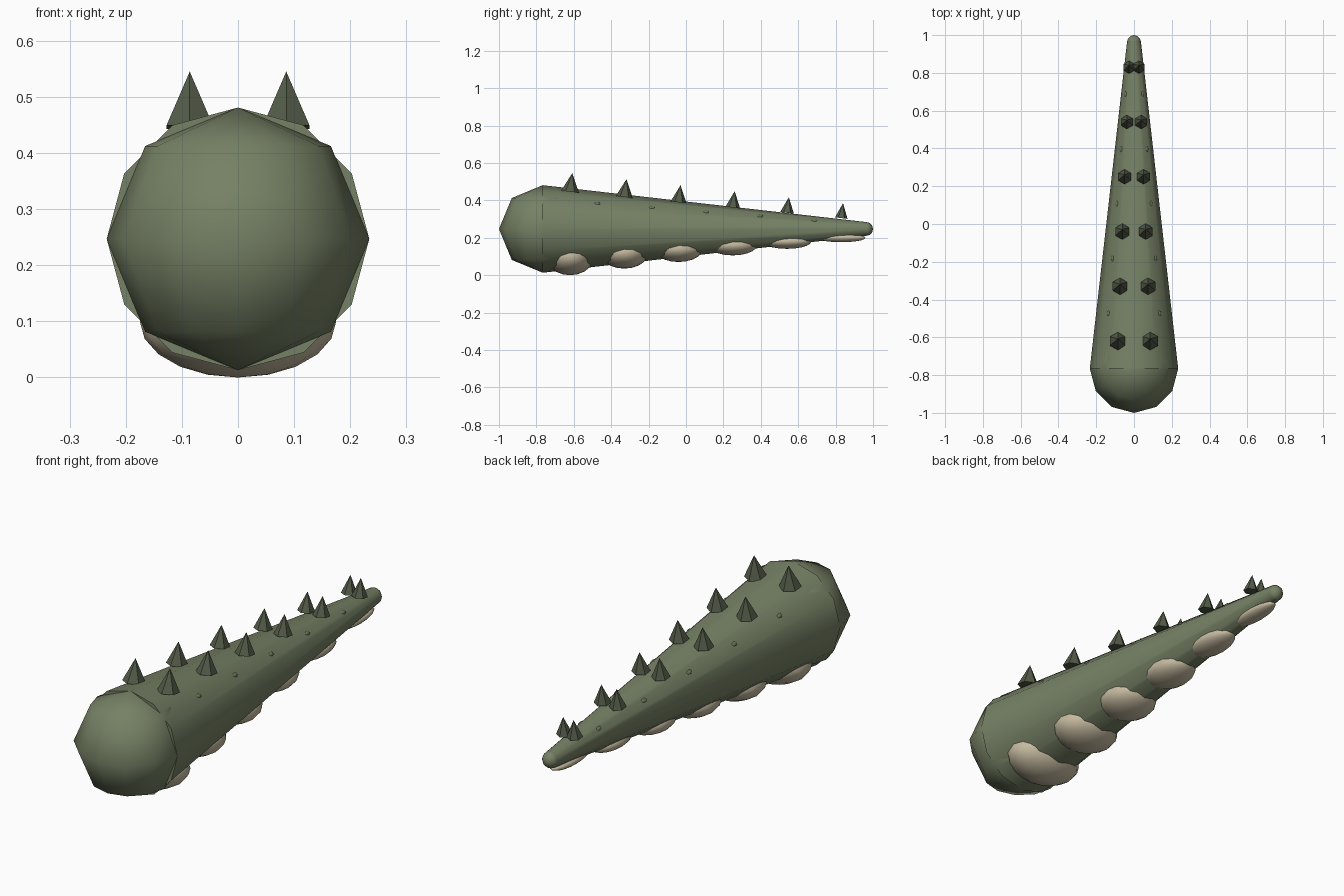
import bpy, math

if "Cube" in bpy.data.objects:
    bpy.data.objects.remove(bpy.data.objects["Cube"])

def material(name, rgb):
    m = bpy.data.materials.new(name)
    m.diffuse_color = (*rgb, 1)
    m.use_nodes = True
    m.node_tree.nodes["Principled BSDF"].inputs["Base Color"].default_value = m.diffuse_color
    return m

GREEN = material("scale green", (0.18, 0.22, 0.13))
SPOT = material("spot green", (0.14, 0.175, 0.10))
DARK = material("dark spike green", (0.085, 0.105, 0.065))
CREAM = material("belly cream", (0.56, 0.49, 0.35))

FRONT_Y, FRONT_R = -0.766, 0.234
TIP_Y, TIP_R = 0.963, 0.037
MID_Z = 0.247

def body_radius(y):
    t = (y - FRONT_Y) / (TIP_Y - FRONT_Y)
    return FRONT_R + (TIP_R - FRONT_R) * t

def mix(a, b, t):
    return a + (b - a) * t

def finish(name, mat, scale=(1, 1, 1)):
    o = bpy.context.object
    o.name = name
    o.scale = scale
    o.data.materials.append(mat)
    return o

def ball(name, mat, loc, size, segments, rings):
    bpy.ops.mesh.primitive_uv_sphere_add(segments=segments, ring_count=rings, radius=1, location=loc)
    o = finish(name, mat, size)
    bpy.ops.object.shade_smooth()
    return o

# Tapered body
bpy.ops.mesh.primitive_cone_add(vertices=12, radius1=FRONT_R, radius2=TIP_R, depth=TIP_Y - FRONT_Y,
                                location=(0, (FRONT_Y + TIP_Y) / 2, MID_Z),
                                rotation=(-math.pi / 2, 0, 0))
finish("tail_body", GREEN)
bpy.ops.object.shade_smooth_by_angle(angle=math.radians(40))

# Rounded ends
ball("base_cap", GREEN, (0, FRONT_Y, MID_Z), (FRONT_R,) * 3, 12, 4)
ball("tail_tip", GREEN, (0, TIP_Y, MID_Z), (TIP_R,) * 3, 12, 6)

for i in range(6):
    t = i / 5
    y = -0.62 + 0.29 * i

    # Paired back spikes, leaning slightly toward the tip
    tilt = -0.12
    h = mix(0.10, 0.08, t)
    for side in (-1, 1):
        x = side * mix(0.086, 0.026, t)
        z = mix(0.446, 0.305, t)
        bpy.ops.mesh.primitive_cone_add(
            vertices=6, radius1=mix(0.048, 0.034, t), radius2=0, depth=h,
            location=(x, y + math.sin(-tilt) * h / 2, z + math.cos(tilt) * h / 2),
            rotation=(tilt, 0, 0))
        finish("back_spike", DARK)

    # Belly plates
    half_z = mix(0.10, 0.024, t)
    bottom = mix(0.0, 0.176, t)
    ball("belly_plate", CREAM, (0, y, bottom + half_z),
         (mix(0.175, 0.043, t), 0.13, half_z), 16, 10)

    # Small flush scale bumps between the spikes
    if i < 5:
        yb = y + 0.145
        a = math.radians(45)
        r = body_radius(yb) * 0.966 - 0.007
        for side in (-1, 1):
            ball("scale_bump", SPOT,
                 (side * r * math.cos(a), yb, MID_Z + r * math.sin(a)),
                 (0.012, 0.02, 0.012), 8, 6)
